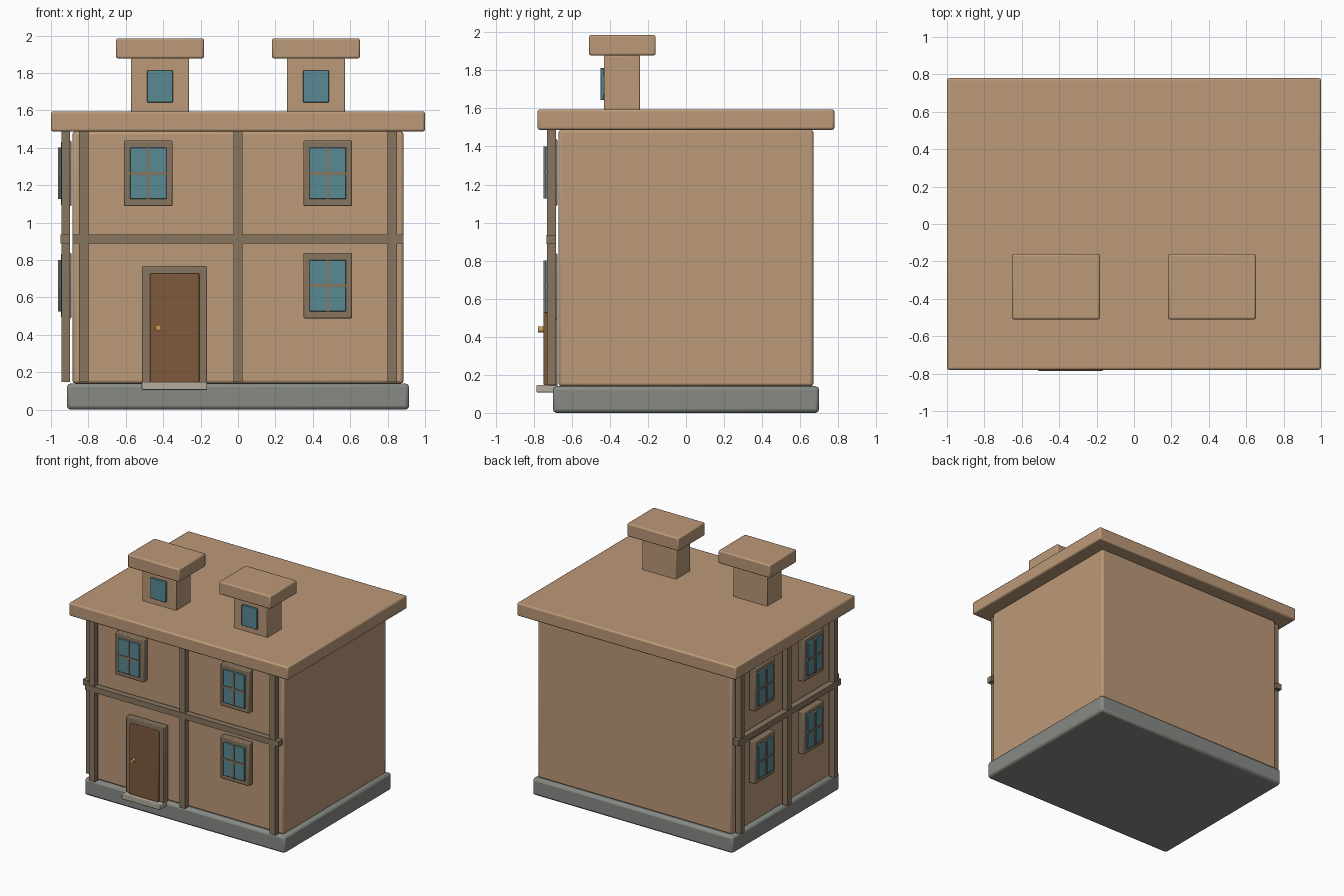
import bpy, math
from mathutils import Matrix, Vector

if "Cube" in bpy.data.objects:
    bpy.data.objects.remove(bpy.data.objects["Cube"])


def material(name, rgb):
    m = bpy.data.materials.new(name)
    m.diffuse_color = (*rgb, 1)
    m.use_nodes = True
    m.node_tree.nodes["Principled BSDF"].inputs["Base Color"].default_value = m.diffuse_color
    return m


PLASTER = material("plaster", (0.50, 0.32, 0.19))
TIMBER = material("timber", (0.25, 0.18, 0.115))
GLASS = material("glass", (0.10, 0.25, 0.30))
DOOR = material("door_wood", (0.21, 0.10, 0.045))
STONE = material("stone", (0.24, 0.255, 0.23))
STEP = material("pale_stone", (0.46, 0.42, 0.34))
BRASS = material("brass", (0.58, 0.32, 0.08))


def box(name, x, y, z, mat, bevel=0.0, turn=None):
    """Box spanning the three (low, high) ranges, optionally turned to another wall."""
    lo, hi = Vector((x[0], y[0], z[0])), Vector((x[1], y[1], z[1]))
    bpy.ops.mesh.primitive_cube_add(size=1)
    ob = bpy.context.object
    ob.name = name
    ob.data.transform(Matrix.Translation((lo + hi) / 2) @ Matrix.Diagonal((*(hi - lo), 1)))
    if turn:
        ob.data.transform(turn)
    ob.data.materials.append(mat)
    if bevel:
        b = ob.modifiers.new("bevel", "BEVEL")
        b.width, b.segments = bevel, 2
        bpy.ops.object.shade_smooth_by_angle(angle=math.radians(40))
    return ob


def span(centre, size):
    return (centre - size / 2, centre + size / 2)


def window(name, cx, cz, face, turn=None):
    """Framed window; face is the y of the frame's front."""
    box(name + "_frame", span(cx, 0.26), (face, face + 0.055), span(cz, 0.35), TIMBER, 0.007, turn)
    box(name + "_glass", span(cx, 0.195), (face - 0.012, face + 0.01), span(cz, 0.275), GLASS, 0.004, turn)
    box(name + "_upright_bar", span(cx, 0.015), (face - 0.018, face), span(cz, 0.275), TIMBER, 0, turn)
    box(name + "_cross_bar", span(cx, 0.195), (face - 0.018, face), span(cz, 0.015), TIMBER, 0, turn)


def timber_frame(side, post_x, half, face, turn=None):
    """Three posts and a mid-height beam."""
    for i, px in enumerate((-post_x, 0, post_x)):
        box(f"{side}_post_{i + 1}", span(px, 0.05), (face, face + 0.047), (0.147, 1.49), TIMBER, 0, turn)
    box(f"{side}_beam", (-half, half), (face - 0.004, face + 0.047), (0.888, 0.936), TIMBER, 0, turn)


# main masses
box("foundation", (-0.915, 0.915), (-0.70, 0.70), (0, 0.14), STONE, 0.02)
box("walls", (-0.885, 0.885), (-0.67, 0.67), (0.14, 1.487), PLASTER, 0.015)
box("roof", (-1, 1), (-0.78, 0.78), (1.487, 1.595), PLASTER, 0.012)

# roof turrets with caps and small windows
for s, side in ((-1, "left"), (1, "right")):
    cx = s * 0.417
    box(side + "_turret", span(cx, 0.31), (-0.432, -0.242), (1.585, 1.878), PLASTER, 0.006)
    box(side + "_turret_cap", span(cx, 0.47), (-0.51, -0.16), (1.878, 1.985), PLASTER, 0.01)
    box(side + "_turret_window", span(cx, 0.14), (-0.45, -0.43), span(1.728, 0.17), GLASS, 0.004)

# front wall timbering and windows
timber_frame("front", 0.825, 0.885, -0.73)
window("front_upper_left_window", -0.48, 1.263, -0.73)
window("front_upper_right_window", 0.48, 1.263, -0.73)
window("front_lower_right_window", 0.48, 0.663, -0.73)

# left wall timbering and windows
to_left = Matrix.Rotation(-math.pi / 2, 4, "Z")
timber_frame("left", 0.61, 0.67, -0.945, to_left)
for cx, where in ((-0.32, "rear"), (0.32, "front")):
    for cz, level in ((1.263, "upper"), (0.663, "lower")):
        window(f"left_{level}_{where}_window", cx, cz, -0.945, to_left)

# door, surround, step and knob
box("door_frame", (-0.513, -0.165), (-0.73, -0.675), (0.14, 0.767), TIMBER, 0.006)
box("door", (-0.47, -0.207), (-0.748, -0.72), (0.145, 0.728), DOOR, 0.005)
box("door_step", (-0.515, -0.165), (-0.785, -0.675), (0.106, 0.147), STEP, 0.005)
bpy.ops.mesh.primitive_cylinder_add(vertices=20, radius=0.016, depth=0.034,
                                    location=(-0.426, -0.761, 0.438), rotation=(math.pi / 2, 0, 0))
knob = bpy.context.object
knob.name = "door_knob"
knob.data.materials.append(BRASS)
bpy.ops.object.shade_smooth_by_angle(angle=math.radians(40))
